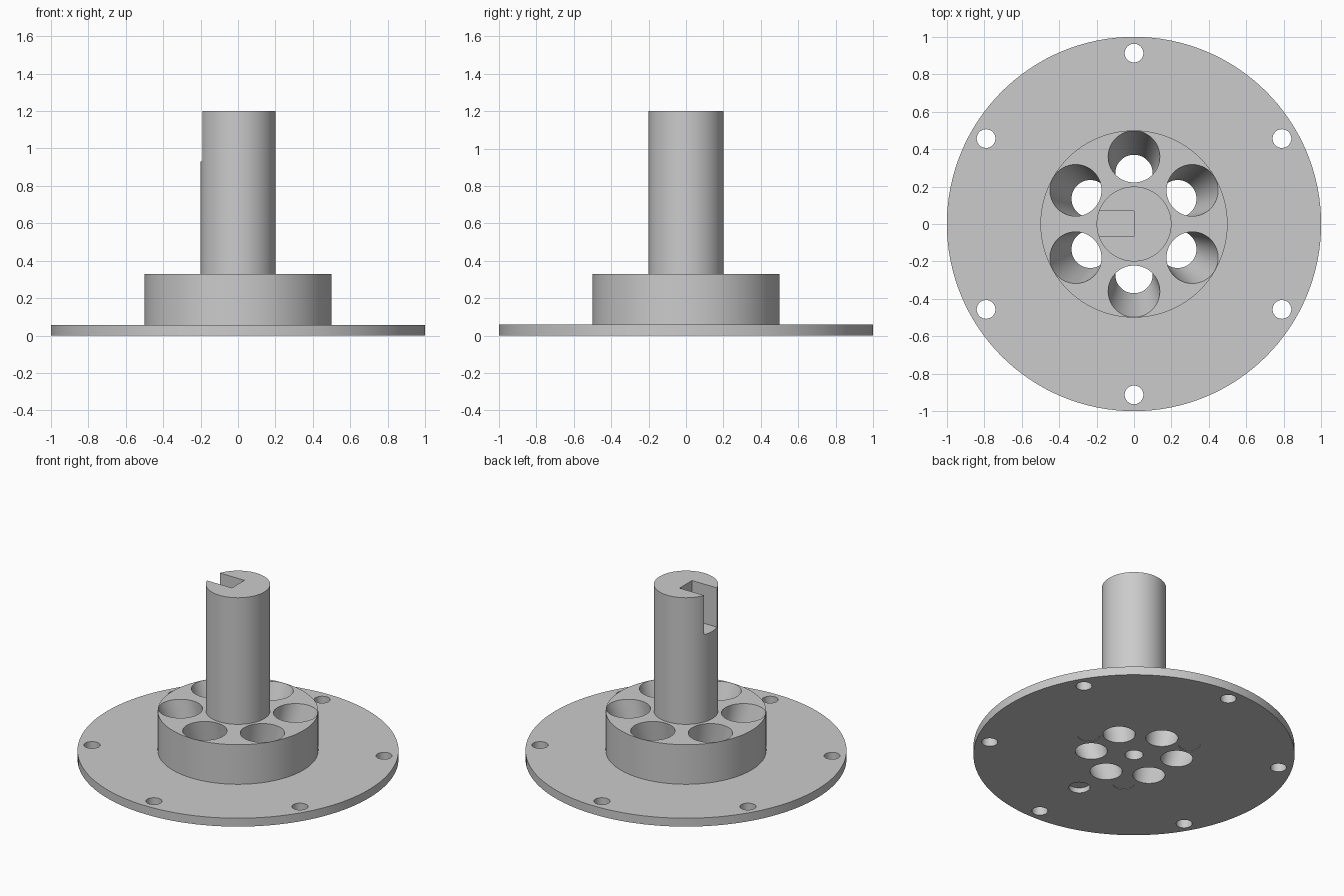
import bpy, bmesh
from math import cos, sin, radians
from mathutils import Matrix, Vector

if "Cube" in bpy.data.objects:
    bpy.data.objects.remove(bpy.data.objects["Cube"])

metal = bpy.data.materials.new("light_grey_metal")
metal.use_nodes = True
grey = (0.6, 0.6, 0.6, 1)
metal.diffuse_color = grey
metal.node_tree.nodes["Principled BSDF"].inputs["Base Color"].default_value = grey

FLANGE_TOP, HUB_TOP, SHAFT_TOP = 0.058, 0.33, 1.2


def polar(radius, degrees):
    a = radians(degrees)
    return Vector((radius * cos(a), radius * sin(a), 0))


def loft(bm, c0, r0, z0, c1, r1, z1, sides):
    """Closed tube between two horizontal circles."""
    rings = []
    for c, r, z in ((c0, r0, z0), (c1, r1, z1)):
        rings.append([bm.verts.new(c + polar(r, 360 * i / sides) + Vector((0, 0, z)))
                      for i in range(sides)])
    low, high = rings
    bm.faces.new(low[::-1])
    bm.faces.new(high)
    for i in range(sides):
        j = (i + 1) % sides
        bm.faces.new((low[i], low[j], high[j], high[i]))


def hole(bm, c, r, z0, z1, sides=48):
    loft(bm, c, r, z0, c, r, z1, sides)


def to_object(bm, name):
    mesh = bpy.data.meshes.new(name)
    bm.to_mesh(mesh)
    bm.free()
    mesh.materials.append(metal)
    ob = bpy.data.objects.new(name, mesh)
    bpy.context.collection.objects.link(ob)
    return ob


def disc_part(name, radius, z0, z1, cutter_bm):
    """Round part with all its holes cut away."""
    bm = bmesh.new()
    hole(bm, Vector(), radius, z0, z1, 128)
    ob = to_object(bm, name)
    cutter = to_object(cutter_bm, name + "_cutter")
    cutter.hide_render = True
    mod = ob.modifiers.new("holes", "BOOLEAN")
    mod.operation = "DIFFERENCE"
    mod.solver = "EXACT"
    mod.object = cutter
    bpy.ops.object.select_all(action="DESELECT")
    ob.select_set(True)
    bpy.context.view_layer.objects.active = ob
    bpy.ops.object.modifier_apply(modifier=mod.name)
    bpy.data.objects.remove(cutter)
    bpy.ops.object.shade_smooth_by_angle(angle=radians(30))
    return ob


def port_cutters(bm):
    """Six slanted, tapering ports running through flange and hub."""
    def section(z):
        t = z / HUB_TOP
        return 0.27 + 0.09 * t, 0.1 + 0.038 * t
    z0, z1 = -0.02, HUB_TOP + 0.005
    (d0, r0), (d1, r1) = section(z0), section(z1)
    for k in range(6):
        a = 30 + 60 * k
        loft(bm, polar(d0, a), r0, z0, polar(d1, a), r1, z1, 64)


# Flange: rim bolt holes, ports, centre bore and underside recesses
bm = bmesh.new()
port_cutters(bm)
hole(bm, Vector(), 0.057, -0.1, 0.2)
for k in range(6):
    hole(bm, polar(0.913, 30 + 60 * k), 0.05, -0.1, 0.2)
for k in range(3):
    hole(bm, polar(0.367, 120 * k), 0.068, -0.1, 0.004)
hole(bm, polar(0.53, -90), 0.066, -0.1, 0.035)
disc_part("flange", 1.0, 0, FLANGE_TOP, bm)

# Hub: ports and blind centre bore
bm = bmesh.new()
port_cutters(bm)
hole(bm, Vector(), 0.057, -0.1, 0.25)
disc_part("hub", 0.5, FLANGE_TOP, HUB_TOP, bm)

# Shaft: keyway open at the top and on the right side
bm = bmesh.new()
bmesh.ops.create_cube(bm, size=1, matrix=Matrix.Translation((-0.2, 0.002, 1.13))
                      @ Matrix.Diagonal((0.4, 0.136, 0.4, 1)))
disc_part("shaft", 0.2, HUB_TOP, SHAFT_TOP, bm)
